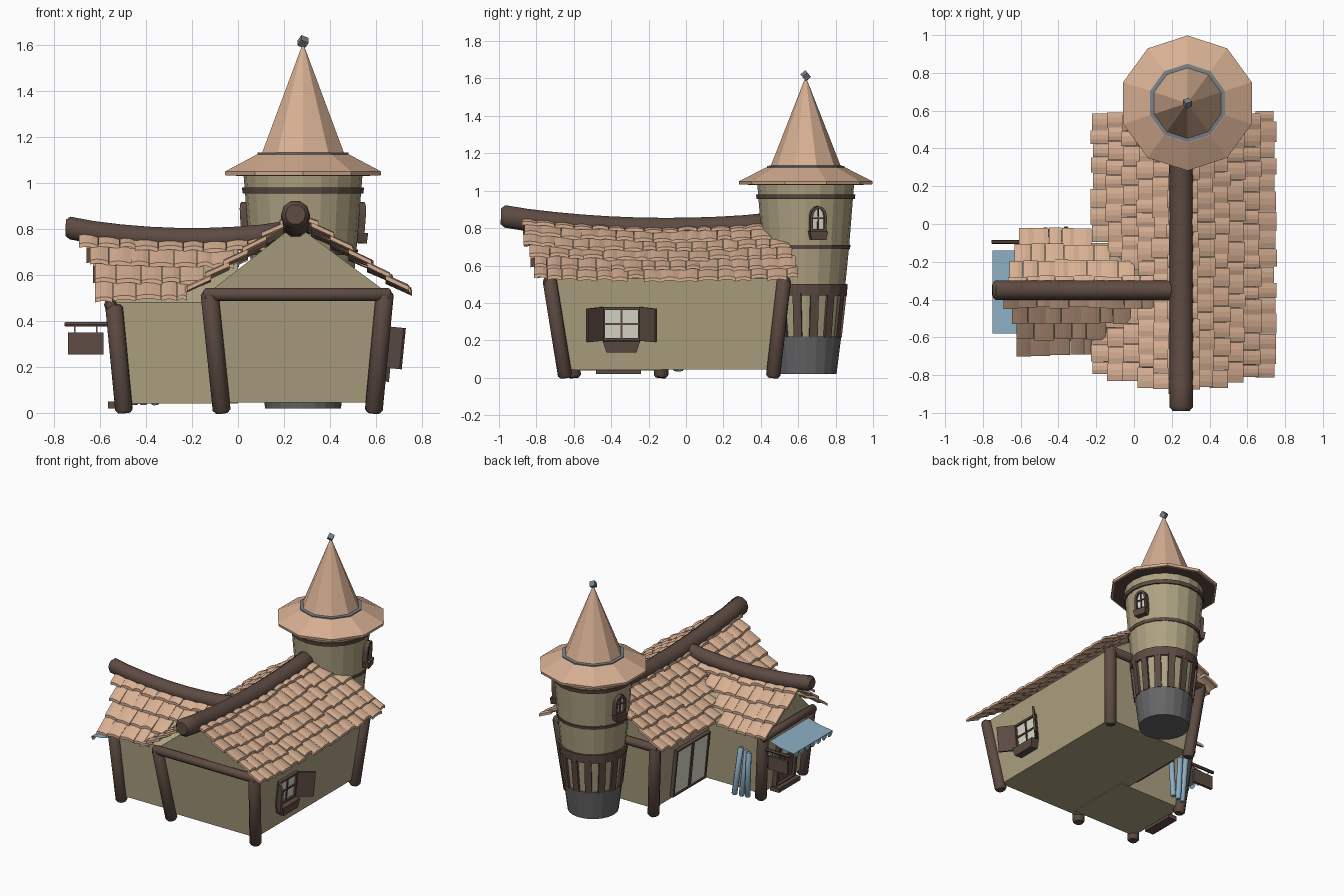
import bpy, bmesh, random
from math import pi, sin, cos, sqrt
from mathutils import Matrix, Vector

if "Cube" in bpy.data.objects:
    bpy.data.objects.remove(bpy.data.objects["Cube"])

random.seed(4)


def material(name, rgb):
    m = bpy.data.materials.new(name)
    m.diffuse_color = (*rgb, 1)
    m.use_nodes = True
    m.node_tree.nodes["Principled BSDF"].inputs["Base Color"].default_value = m.diffuse_color
    return m


WALL = material("plaster", (.42, .36, .22))
TILE = material("roof_tile", (.68, .43, .29))
WOOD = material("dark_wood", (.11, .07, .055))
STONE = material("stone", (.13, .13, .135))
METAL = material("metal", (.2, .22, .24))
GLASS = material("glass", (.7, .7, .6))
BLUE = material("blue_cloth", (.26, .42, .54))
I = Matrix()


def mesh(name, verts, faces, mat, M=I):
    bm = bmesh.new()
    vs = [bm.verts.new(M @ Vector(v)) for v in verts]
    for f in faces:
        bm.faces.new([vs[i] for i in f])
    bmesh.ops.recalc_face_normals(bm, faces=bm.faces)
    me = bpy.data.meshes.new(name)
    bm.to_mesh(me)
    bm.free()
    me.materials.append(mat)
    o = bpy.data.objects.new(name, me)
    bpy.context.collection.objects.link(o)
    return o


def loft(name, rings, mat, M=I):
    """Skin equal-length rings and cap both ends."""
    n = len(rings[0])
    faces = [(k*n+i, k*n+(i+1) % n, (k+1)*n+(i+1) % n, (k+1)*n+i)
             for k in range(len(rings)-1) for i in range(n)]
    faces += [tuple(range(n)), tuple(range((len(rings)-1)*n, len(rings)*n))]
    return mesh(name, [p for r in rings for p in r], faces, mat, M)


def prism(name, pts, x0, x1, mat, M=I):
    return loft(name, [[(x, y, z) for y, z in pts] for x in (x0, x1)], mat, M)


def box(name, size, loc, mat, M=I):
    a, b = size[1]/2, size[2]/2
    return prism(name, [(-a, -b), (a, -b), (a, b), (-a, b)], -size[0]/2, size[0]/2,
                 mat, M @ Matrix.Translation(loc))


def frame(name, pts, inset, x0, x1, mat, M):
    """Flat outline turned into a raised surround with an open middle."""
    w, h = max(p[0] for p in pts), max(p[1] for p in pts)
    inner = [(y*(1-inset/w), z*(1-inset/h)) for y, z in pts]
    rings = [[(x, y, z) for y, z in o] for o, x in ((pts, x0), (pts, x1), (inner, x1), (inner, x0))]
    n = len(pts)
    faces = [(k*n+i, k*n+(i+1) % n, (k+1) % 4*n+(i+1) % n, (k+1) % 4*n+i)
             for k in range(4) for i in range(n)]
    return mesh(name, [p for r in rings for p in r], faces, mat, M)


def lathe(name, prof, n, mat, c=(.283, .64), turn=0.0):
    return loft(name, [[(c[0]+r*cos(2*pi*i/n+turn), c[1]+r*sin(2*pi*i/n+turn), z)
                        for i in range(n)] for r, z in prof], mat)


logs = []


def log(name, pts, r, mat=WOOD, n=10):
    """Round timber along a path, with softened ends."""
    pts = [Vector(p) for p in pts]
    d = (pts[-1]-pts[0]).normalized()
    q = d.to_track_quat('Z', 'Y')
    path = [(pts[0], .7*r), (pts[0]+d*r*.35, r)] + [(p, r) for p in pts[1:-1]]
    path += [(pts[-1]-d*r*.35, r), (pts[-1], .7*r)]
    o = loft(name, [[p + q @ Vector((s*cos(2*pi*i/n), s*sin(2*pi*i/n), 0)) for i in range(n)]
                    for p, s in path], mat)
    logs.append(o)
    return o


def place(x, y, z, a, lean=0.0):
    """Local frame on a wall: x outward, y sideways, z up."""
    return Matrix.Translation((x, y, z)) @ Matrix.Rotation(a, 4, 'Z') @ Matrix.Rotation(lean, 4, 'Y')


def rect(w, h):
    return [(-w, -h), (w, -h), (w, h), (-w, h)]


# house walls, leaning outward, with gables
def house(name, lo, hi, z0, z1, ridge):
    vs = [(x, y, z) for (xa, xb, ya, yb), z in ((lo, z0), (hi, z1))
          for x, y in ((xa, ya), (xb, ya), (xb, yb), (xa, yb))] + ridge
    return mesh(name, vs, [(3, 2, 1, 0), (0, 1, 5, 8, 4), (2, 3, 7, 9, 6),
                           (1, 2, 6, 5), (3, 0, 4, 7), (5, 6, 9, 8), (7, 4, 8, 9)], WALL)


house("main_walls", (-.07, .59, -.64, .46), (-.12, .64, -.72, .52), .045, .53,
      [(.25, -.72, .82), (.25, .52, .79)])
vs = [(-.5, -.6, .04), (0, -.6, .04), (0, -.13, .04), (-.5, -.13, .04),
      (-.55, -.62, .48), (0, -.62, .48), (0, -.1, .48), (-.55, -.1, .48),
      (-.55, -.35, .76), (0, -.35, .73)]
mesh("wing_walls", vs, [(3, 2, 1, 0), (0, 1, 5, 4), (2, 3, 7, 6), (3, 0, 4, 8, 7),
                        (1, 2, 6, 9, 5), (4, 5, 9, 8), (6, 7, 8, 9)], WALL)

# corner posts and gable beams
for nm, b, t in (("front_left", (-.07, -.645), (-.125, -.73)), ("front_right", (.59, -.645), (.64, -.73)),
                 ("back_left", (-.07, .465), (-.125, .525)), ("back_right", (.59, .465), (.64, .525)),
                 ("wing_front", (-.495, -.6), (-.54, -.625)), ("wing_back", (-.495, -.135), (-.54, -.095))):
    log(nm + "_post", [(*b, 0), (*t, .53 if "wing" not in nm else .47)], .039)
for nm, y in (("front", -.735), ("back", .53)):
    log(nm + "_beam", [(-.15, y, .515), (.665, y, .515)], .03)
log("wing_beam", [(-.555, -.65, .47), (-.555, -.06, .47)], .028)


# roof heights: v runs from ridge (0) to eave (1)
def main_z(y, v):
    s = ((y+.1)/.8)**2
    return (.80+.055*s)*(1-v) + (.495+.015*s)*v


def wing_z(x, v):
    return (.745+.04*((x+.2)/.5)**2)*(1-v) + .465*v


# sagging ridge logs
log("main_ridge", [(.25, -.99+1.45*i/10, main_z(-.99+1.45*i/10, 0)-.005) for i in range(11)], .063)
log("wing_ridge", [(-.75+.97*i/8, -.35, .755+.05*((-.55+.97*i/8)/.55)**2) for i in range(9)], .052)


def tiles(name, P, rows, u_range, skip):
    verts, faces = [], []
    for k in range(rows):
        v0, v1 = max(.04, k/rows-.05), (k+1)/rows
        u, end = u_range(v1)
        u += random.uniform(-.015, .015)
        while u < end-.02:
            w = min(random.uniform(.065, .11), end-u+.02)
            if not skip(*P(u+w/2, (v0+v1)/2, 0)):
                dv, dh, b = random.uniform(-.015, .02), random.uniform(-.003, .006), len(verts)
                for v, h in ((v0, 0), (v1+dv, .022+dh)):
                    for t in (0, .018):
                        for j in range(4):
                            arch = .007 if j in (1, 2) else 0
                            verts.append(P(u+w*(j/3)*.98, v, h+t+arch))
                for j in range(3):
                    faces += [(b+j, b+j+1, b+j+9, b+j+8), (b+j+4, b+j+5, b+j+13, b+j+12),
                              (b+j, b+j+1, b+j+5, b+j+4), (b+j+8, b+j+9, b+j+13, b+j+12)]
                faces += [(b, b+4, b+12, b+8), (b+3, b+7, b+15, b+11)]
            u += w
    return mesh(name, verts, faces, TILE)


def hidden_main(x, y, z):
    in_tower = (x-.283)**2 + (y-.64)**2 < .16**2
    under_wing = x < .2 and abs(y+.35) < .34 and .745-.28*abs(y+.35)/.34 > z+.04
    return in_tower or under_wing


for s, nm in ((-1, "left"), (1, "right")):
    tiles("main_roof_" + nm, lambda u, v, h: (.262+s*v*.485, u, main_z(u, v)+h), 6,
          lambda v: (-.91+.11*v, .58), hidden_main)
    tiles("wing_roof_" + ("front" if s < 0 else "back"),
          lambda u, v, h: (u, -.36+s*v*.335, wing_z(u, v)+h), 4,
          lambda v: (-.70+.085*v, .30-(.055+.28*v)/.62), lambda x, y, z: False)

# round tower
lathe("tower_base", [(.165, .02), (.19, .22)], 20, STONE)
lathe("tower_wall", [(.18, .2), (.208, .46), (.232, .7), (.26, 1.05)], 20, WALL)
for i, (z0, z1, r) in enumerate(((.44, .50, .224), (.688, .71, .24), (.955, .98, .266))):
    lathe(f"tower_band_{i}", [(r-.004, z0), (r, z1)], 20, WOOD)
for i in range(14):
    a = 2*pi*(i+.5)/14
    M = place(.283+.196*cos(a), .64+.196*sin(a), .335, a, .11)
    box(f"tower_strut_{i}", (.02, .045, .24), (0, 0, 0), WOOD, M)

# tower roof
lathe("tower_eave_underside", [(.25, 1.035), (.345, 1.03)], 10, WOOD, turn=pi/2)
lathe("tower_eave", [(.355, 1.032), (.358, 1.05), (.21, 1.125)], 10, TILE, turn=pi/2)
lathe("tower_roof_ring", [(.208, 1.115), (.208, 1.132), (.19, 1.134)], 10, METAL, turn=pi/2)
lathe("tower_spire", [(.188, 1.13), (.004, 1.6)], 10, TILE, turn=pi/2)
box("finial", (.035, .035, .035), (0, 0, 0), METAL,
    Matrix.Translation((.283, .64, 1.615)) @ Matrix.Rotation(.7, 4, 'X') @ Matrix.Rotation(.5, 4, 'Y'))

# arched tower windows with planters
arch = [(-.045, -.06), (.045, -.06)] + [(.045*cos(pi*i/6), .02+.055*sin(pi*i/6)) for i in range(7)]
for nm, a in (("right", .26), ("left", pi-.22)):
    M = place(.283+.24*cos(a), .64+.24*sin(a), .845, a, .08)
    frame(f"tower_window_frame_{nm}", arch, .014, -.01, .03, WOOD, M)
    prism(f"tower_glass_{nm}", [(y*.75, z*.85) for y, z in arch], -.01, .014, GLASS, M)
    box(f"tower_mullion_{nm}", (.012, .007, .12), (.016, 0, 0), WOOD, M)
    box(f"tower_crossbar_{nm}", (.012, .08, .007), (.016, 0, .01), WOOD, M)
    prism(f"tower_planter_{nm}", [(-.04, -.105), (.04, -.105), (.05, -.06), (-.05, -.06)], 0, .045, WOOD, M)

# right-hand window, open shutters and planter
M = place(.612, -.345, .29, 0, .1)
frame("window_frame", rect(.102, .09), .014, -.01, .025, WOOD, M)
box("window_glass", (.02, .18, .16), (.002, 0, 0), GLASS, M)
box("window_mullion", (.015, .01, .16), (.012, 0, 0), WOOD, M)
box("window_crossbar", (.015, .18, .01), (.012, 0, 0), WOOD, M)
prism("window_planter", [(-.08, -.15), (.08, -.15), (.1, -.09), (-.1, -.09)], 0, .06, WOOD, M)
for s in (-1, 1):
    box("shutter_" + ("front" if s < 0 else "back"), (.014, .12, .18), (0, 0, 0), WOOD,
        M @ Matrix.Translation((.062, s*.142, 0)) @ Matrix.Rotation(-s*.8, 4, 'Z'))

# glazed double door in the left wall
M = place(-.097, .1, .235, pi, .1)
for s in (-1, 1):
    N = M @ Matrix.Translation((0, s*.092, 0))
    frame(f"glass_door_frame_{s+1}", rect(.093, .17), .012, -.01, .02, WOOD, N)
    box(f"glass_door_pane_{s+1}", (.02, .165, .32), (.002, 0, 0), GLASS, N)

# shop door, step and awning at the wing end
M = place(-.522, -.36, .22, pi, .1)
frame("shop_door_frame", rect(.11, .18), .02, -.01, .03, WOOD, M)
box("shop_door", (.02, .18, .34), (.002, 0, 0), WOOD, M)
box("shop_door_glass", (.01, .11, .1), (.012, 0, .08), GLASS, M)
box("door_step", (.07, .24, .03), (-.53, -.36, .035), WOOD)
rows = [(-.56, .425), (-.65, .398), (-.75, .385)]
vs = [(x, y, z) for x, z in rows for y in (-.58, -.14)]
fs = [(0, 1, 3, 2), (2, 3, 5, 4)]
for i in range(7):
    w, b = .44/7, len(vs)
    vs += [(-.75, -.58+w*(i+.5)+w/2*cos(pi*j/4), .385-.035*sin(pi*j/4)) for j in range(5)]
    fs.append(tuple(range(b, b+5)))
mesh("awning", vs, fs, BLUE)

# hanging sign
log("sign_pole", [(-.755, -.095, .385), (-.52, -.095, .385)], .011, n=6)
box("sign_board", (.155, .018, .095), (-.662, -.095, .302), WOOD)
for x in (-.71, -.615):
    box(f"sign_hanger_{x}", (.006, .006, .04), (x, -.095, .363), METAL)

# leaning cloth rolls behind the wing
for i, (x, t) in enumerate(((-.36, -.38), (-.41, -.44), (-.45, -.47))):
    log(f"cloth_roll_{i}", [(x, -.03-.01*i, .035), (t, -.075+.02*i, .36)], .019, BLUE, 8)

# soften the round timbers
for o in logs:
    o.select_set(True)
bpy.context.view_layer.objects.active = logs[0]
bpy.ops.object.shade_smooth_by_angle(angle=.8)
